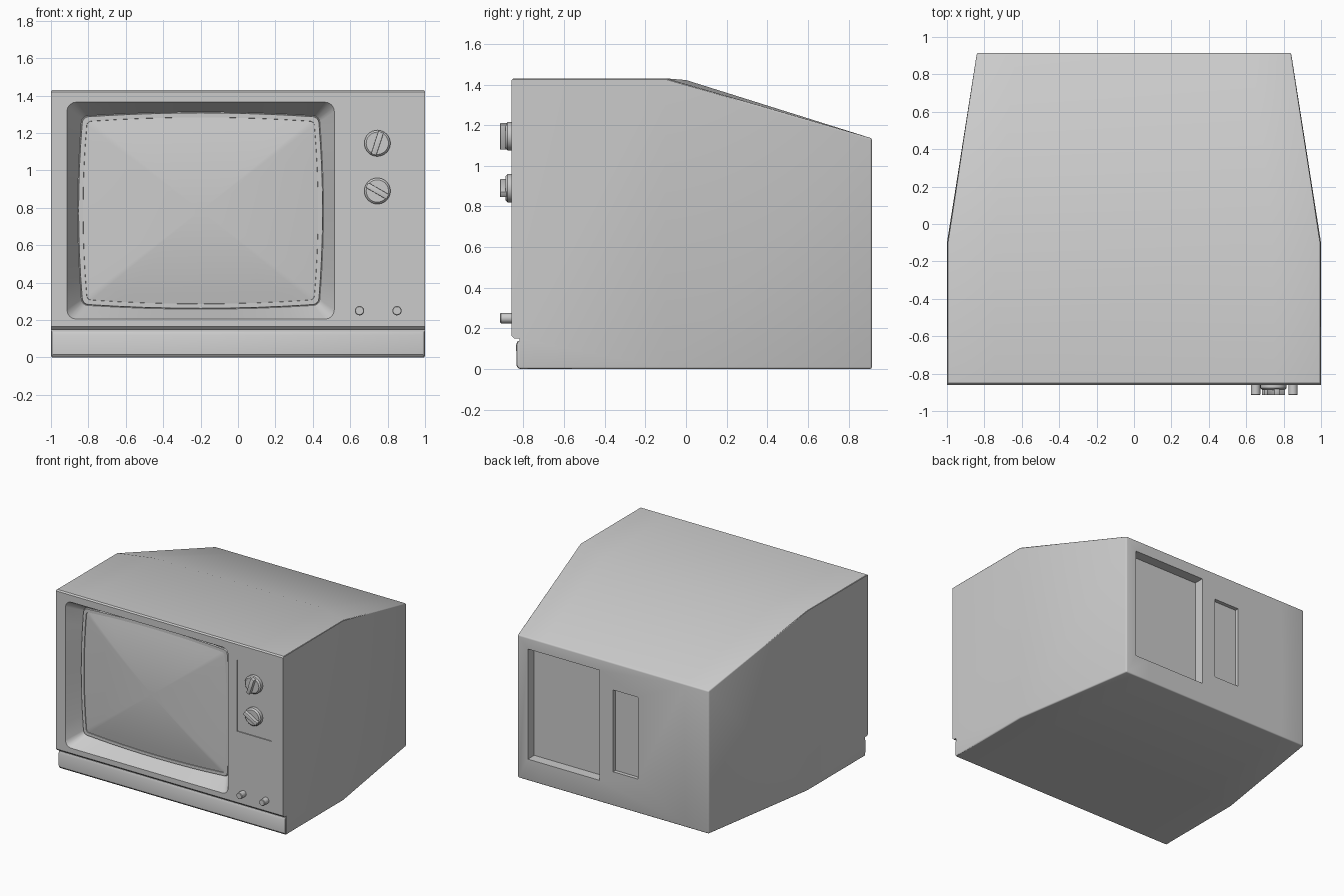
import bpy, bmesh, math
from mathutils import Vector, Matrix

if "Cube" in bpy.data.objects:
    bpy.data.objects.remove(bpy.data.objects["Cube"])

FRONT, BACK, BREAK = -0.86, 0.915, -0.1


def make(name, bm, angle=30):
    bmesh.ops.recalc_face_normals(bm, faces=bm.faces[:])
    me = bpy.data.meshes.new(name)
    bm.to_mesh(me)
    bm.free()
    ob = bpy.data.objects.new(name, me)
    bpy.context.collection.objects.link(ob)
    smooth(ob, angle)
    return ob


def activate(ob):
    bpy.ops.object.select_all(action='DESELECT')
    ob.select_set(True)
    bpy.context.view_layer.objects.active = ob


def smooth(ob, angle=30):
    activate(ob)
    bpy.ops.object.shade_smooth_by_angle(angle=math.radians(angle))


def extrude_profile(pts, half):
    """Extrude a (y, z) profile across x."""
    bm = bmesh.new()
    f = bm.faces.new([bm.verts.new((-half, y, z)) for y, z in pts])
    r = bmesh.ops.extrude_face_region(bm, geom=[f])
    vs = [v for v in r['geom'] if isinstance(v, bmesh.types.BMVert)]
    bmesh.ops.translate(bm, verts=vs, vec=(2 * half, 0, 0))
    bmesh.ops.recalc_face_normals(bm, faces=bm.faces[:])
    return bm


def loop(cx, cz, hw, hh, r, bulge, y):
    """Rounded rectangle in the xz plane with bowed sides."""
    pts, n = [], 8
    for k, (sx, sz) in enumerate([(1, 1), (-1, 1), (-1, -1), (1, -1)]):
        for i in range(5):
            a = math.pi / 2 * (k + i / 4)
            pts.append((sx * (hw - r) + r * math.cos(a), sz * (hh - r) + r * math.sin(a)))
        nx, nz = [(-1, 1), (-1, -1), (1, -1), (1, 1)][k]
        b = math.pi / 2 * (k + 1)
        end = (nx * (hw - r) + r * math.cos(b), nz * (hh - r) + r * math.sin(b))
        p = pts[-1]
        pts += [(p[0] + (end[0] - p[0]) * i / n, p[1] + (end[1] - p[1]) * i / n) for i in range(1, n)]
    return [Vector((cx + x + bulge * x / hw * (1 - (z / hh) ** 2), y,
                    cz + z + bulge * z / hh * (1 - (x / hw) ** 2))) for x, z in pts]


def loft(name, loops, angle=30):
    bm = bmesh.new()
    rings = [[bm.verts.new(p) for p in lp] for lp in loops]
    for a, b in zip(rings, rings[1:]):
        for i in range(len(a)):
            j = (i + 1) % len(a)
            bm.faces.new((a[i], a[j], b[j], b[i]))
    bm.faces.new(rings[0])
    bm.faces.new(rings[-1])
    return make(name, bm, angle)


def cut(ob, cutter):
    cutter.hide_render = True
    m = ob.modifiers.new('cut', 'BOOLEAN')
    m.object, m.operation, m.solver = cutter, 'DIFFERENCE', 'EXACT'
    activate(ob)
    bpy.ops.object.modifier_apply(modifier=m.name)
    bpy.data.objects.remove(cutter)


def box(name, lo, hi, bevel=0):
    bm = bmesh.new()
    lo, hi = Vector(lo), Vector(hi)
    bmesh.ops.create_cube(bm, size=1, matrix=Matrix.Translation((lo + hi) / 2) @ Matrix.Diagonal((*(hi - lo), 1)))
    if bevel:
        bmesh.ops.bevel(bm, geom=bm.edges[:], offset=bevel, segments=2, profile=0.5, affect='EDGES')
    return make(name, bm)


# Cabinet shell: side profile, tapered towards the back
bm = extrude_profile([(-0.82, 0), (-0.82, 0.15), (-0.845, 0.15), (FRONT, 0.165), (FRONT, 1.42), (FRONT + 0.01, 1.43),
                      (BREAK, 1.43), (BACK, 1.135), (BACK, 0)], 1)
for co, no in [((0, BREAK, 0), (0, 1, 0)), ((0.75, 0, 0), (1, 0, 0)), ((-0.75, 0, 0), (1, 0, 0))]:
    bmesh.ops.bisect_plane(bm, geom=bm.verts[:] + bm.edges[:] + bm.faces[:], plane_co=co, plane_no=no, dist=1e-5)
outer = []
for e in bm.edges:
    a, b = (v.co for v in e.verts)
    side = abs(a.x) > 0.99 and abs(b.x) > 0.99 and a.x * b.x > 0
    rim = all(c.z < 0.01 or c.z > 1.429 or c.y > 0.9 for c in (a, b))
    longitudinal = side and abs(a.y - b.y) > 0.5 and rim
    back = a.y > 0.9 and b.y > 0.9 and e.calc_face_angle(0) > 0.3
    if longitudinal or back:
        outer.append(e)
for v in bm.verts:
    c = v.co
    if abs(abs(c.x) - 0.75) < 1e-4 and abs(c.y - BREAK) < 1e-4 and c.z > 1.4:
        c.y, c.z = 0.0, 1.422
    if c.y > BREAK:
        c.x *= 1 - 0.16 * (c.y - BREAK) / (BACK - BREAK)
bmesh.ops.bevel(bm, geom=outer, offset=0.03, segments=3, profile=0.5, affect='EDGES', clamp_overlap=True)
shell = make('cabinet_shell', bm)

# Screen opening with sloping walls
SX, SZ = -0.2, 0.785
cut(shell, loft('opening_cutter', [
    loop(SX, SZ, 0.715, 0.58, 0.05, 0, FRONT - 0.1),
    loop(SX, SZ, 0.715, 0.58, 0.05, 0, FRONT),
    loop(SX, SZ, 0.635, 0.505, 0.03, 0.022, FRONT + 0.12)]))

# Shallow control panel recess, and two recesses in the back
cut(shell, box('panel_cutter', (0.592, -1, 0.73), (0.898, FRONT + 0.008, 1.297)))
cut(shell, box('back_cutter', (0.12, BACK - 0.08, 0.17), (0.75, 1, 1.045)))
cut(shell, box('slot_cutter', (-0.22, BACK - 0.03, 0.27), (0.0, 1, 0.92)))
smooth(shell)

# Bezel ring and domed glass
bezel_y = FRONT + 0.108
loft('screen_bezel', [loop(SX, SZ, 0.634, 0.504, 0.03, 0.022, FRONT + 0.13),
                      loop(SX, SZ, 0.63, 0.50, 0.03, 0.022, bezel_y),
                      loop(SX, SZ, 0.607, 0.477, 0.02, 0.022, bezel_y),
                      loop(SX, SZ, 0.605, 0.475, 0.02, 0.022, bezel_y + 0.01)])
rings = []
for i in range(10):
    s = 1 - i / 9.5
    rings.append(loop(SX, SZ, 0.607 * s, 0.477 * s, 0.02 * s, 0.022 * s, bezel_y + 0.005 - 0.05 * (1 - s * s)))
loft('screen_glass', rings, 40)

# Base strip under the front
bm = extrude_profile([(-0.78, 0.003), (-0.825, 0.003), (-0.834, 0.015), (-0.836, 0.12), (-0.828, 0.138),
                      (-0.78, 0.138)], 0.998)
ends = [e for e in bm.edges if all(v.co.y < -0.82 for v in e.verts)
        and abs(e.verts[0].co.x - e.verts[1].co.x) < 0.01]
bmesh.ops.bevel(bm, geom=ends, offset=0.012, segments=2, profile=0.5, affect='EDGES')
make('base_strip', bm)


def knob(name, x, z, r, y0, y1, seg):
    """Round control pointing forward with a chamfered rim."""
    c = 0.15 * r
    prof = [(y0, r), (y1 + c, r), (y1, r - c)]
    loft(name, [[Vector((x + q * math.cos(t), y, z + q * math.sin(t)))
                 for t in (2 * math.pi * i / seg for i in range(seg))] for y, q in prof])


# Channel and volume dials with grip bars
for name, z, ang in [('upper', 1.145, 72), ('lower', 0.89, -30)]:
    knob(name + '_dial', 0.745, z, 0.07, FRONT + 0.01, -0.888, 32)
    grip = box(name + '_dial_grip', (-0.064, -0.915, -0.015), (0.064, -0.88, 0.015), 0.003)
    grip.location = (0.745, 0, z)
    grip.rotation_euler = (0, -math.radians(ang), 0)

# Small push knobs
for side, x in [('left', 0.65), ('right', 0.85)]:
    knob(side + '_small_knob', x, 0.25, 0.025, FRONT + 0.01, -0.915, 20)
